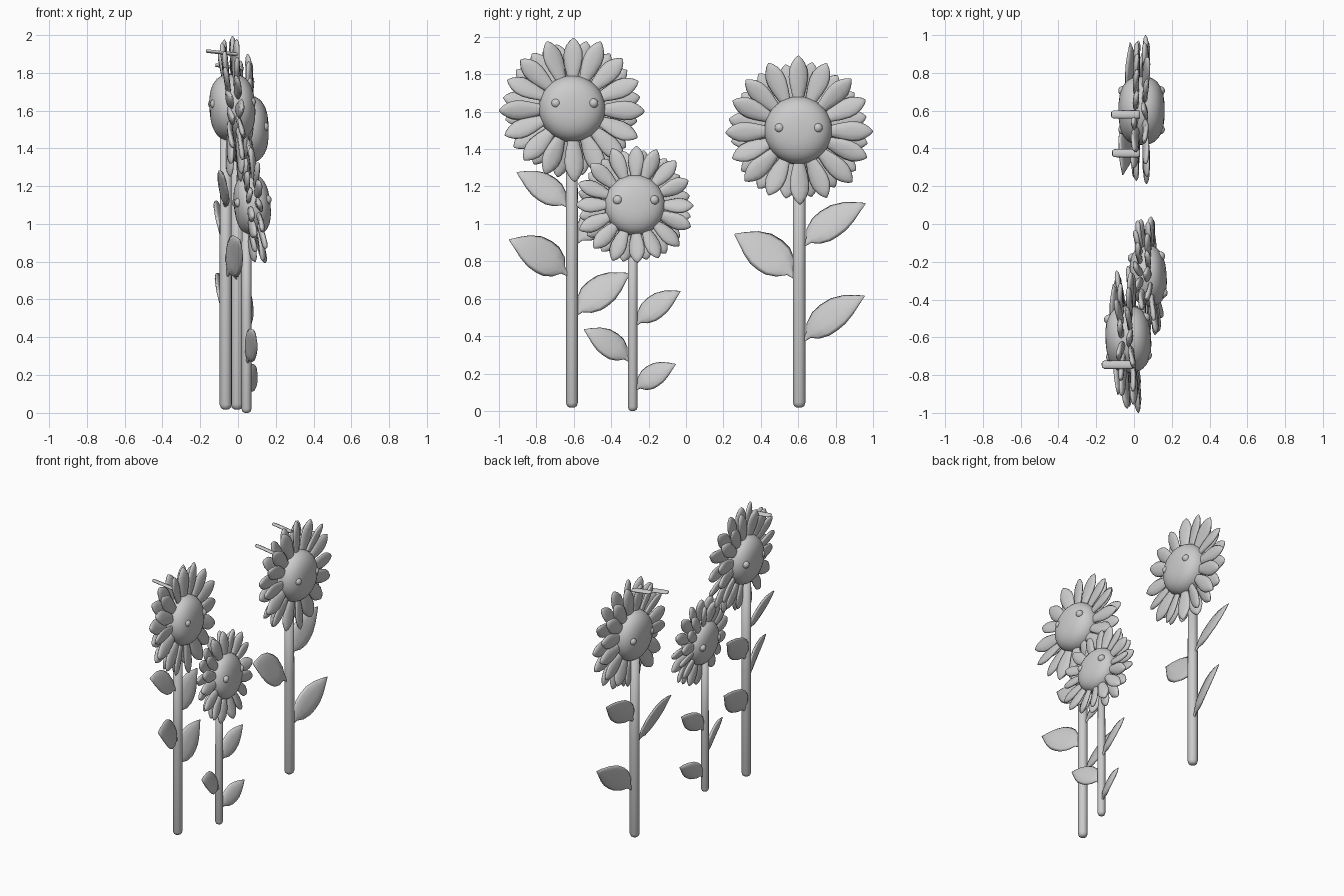
import bpy, math, random
from math import sin, cos, pi, radians
from mathutils import Vector as V, Matrix

if "Cube" in bpy.data.objects:
    bpy.data.objects.remove(bpy.data.objects["Cube"])

random.seed(4)
PETAL = [(0, .4), (.15, .6), (.35, .87), (.52, 1), (.68, .95), (.82, .7), (.93, .38), (1, .06)]
LEAF = [(0, .13), (.1, .13), (.17, .22), (.25, .65), (.38, .94), (.5, 1), (.64, .95),
        (.78, .7), (.9, .35), (1, .03)]
STRAY = [(0, .9), (.1, 1), (.5, 1), (.93, .95), (1, .6)]


def make(name, verts, faces, matrix=None):
    mesh = bpy.data.meshes.new(name)
    mesh.from_pydata([tuple(v) for v in verts], [], faces)
    for p in mesh.polygons:
        p.use_smooth = True
    obj = bpy.data.objects.new(name, mesh)
    bpy.context.collection.objects.link(obj)
    if matrix:
        obj.matrix_world = matrix
    return obj


def rings(verts, faces, loops):
    """Skin a list of equal point loops and cap both ends."""
    s, n = len(verts), len(loops[0])
    for loop in loops:
        verts += loop
    for k in range(len(loops) - 1):
        for i in range(n):
            a, b = s + k * n, s + (k + 1) * n
            j = (i + 1) % n
            faces.append((a + i, a + j, b + j, b + i))
    faces.append(tuple(range(s + n - 1, s - 1, -1)))
    faces.append(tuple(range(s + (len(loops) - 1) * n, s + len(loops) * n)))


def blade(verts, faces, p0, p1, p2, half, thick, normal, twist, profile, n=10):
    """Flat blade swept along a quadratic path."""
    p0, p1, p2 = V(p0), V(p1), V(p2)
    loops = []
    for t, w in profile:
        c = p0 * (1 - t) ** 2 + p1 * 2 * t * (1 - t) + p2 * t * t
        d = ((p1 - p0) * (1 - t) + (p2 - p1) * t).normalized()
        side = d.cross(V(normal)).normalized()
        side.rotate(Matrix.Rotation(twist, 3, d))
        up = side.cross(d)
        th = min(thick, thick * (.35 + w))
        if w < .1:
            th *= .4
        loops.append([c + side * (half * w * cos(2 * pi * i / n)) + up * (th * sin(2 * pi * i / n))
                      for i in range(n)])
    rings(verts, faces, loops)


def lathe(name, profile, n, axis, matrix):
    verts, faces, loops = [], [], []
    for r, h in profile:
        loops.append([V((h, r * cos(2 * pi * i / n), r * sin(2 * pi * i / n))) if axis == 'x' else
                      V((r * cos(2 * pi * i / n), r * sin(2 * pi * i / n), h)) for i in range(n)])
    rings(verts, faces, loops)
    return make(name, verts, faces, matrix)


def flower(tag, stem, stem_r, head, disc_r, disc_h, reach, tilt, yaw, eye, z0, leaves, strays):
    sx, sy = stem
    hz = head[2]
    # stem with rounded foot
    r = stem_r
    lathe(tag + "_stem", [(r * .4, z0), (r * .8, z0 + r * .25), (r, z0 + r * .8), (r, hz * .5),
                          (r * .95, hz)], 16, 'z', Matrix.Translation((sx, sy, 0)))
    # head centre: rounded, slightly flattened disc
    m = (Matrix.Translation(head) @ Matrix.Rotation(radians(yaw), 4, 'Z')
         @ Matrix.Rotation(radians(tilt), 4, 'Y'))
    prof = []
    for k in range(19):
        a = -pi / 2 + pi * k / 18
        s = sin(a)
        prof.append((disc_r * max(cos(a), .001) ** .76, disc_h * math.copysign(abs(s) ** .8, s)))
    lathe(tag + "_head", prof, 36, 'x', m)
    # eyes on both faces of the head
    for sd in (-1, 1):
        for yy in eye[:2]:
            bpy.ops.mesh.primitive_uv_sphere_add(segments=14, ring_count=8, radius=.026)
            o = bpy.context.object
            o.name = tag + "_eye"
            o.matrix_world = m @ Matrix.Translation((sd * (disc_h * .9 - .012), yy, eye[2]))
            bpy.ops.object.shade_smooth()
    # two layers of petals
    count = 16
    for layer, x, off, k in (("front", .018, 0, 1), ("back", -.022, .5, .94)):
        verts, faces = [], []
        for i in range(count):
            a = pi / 2 + 2 * pi * (i + off + random.uniform(-.1, .1)) / count
            d = V((0, cos(a), sin(a)))
            end = reach * k * random.uniform(.97, 1.02)
            tipx = x * 1.3 + random.uniform(-.015, .015)
            blade(verts, faces, d * disc_r * .75 + V((x, 0, 0)),
                  d * (disc_r + end) * .5 + V((x * 1.5, 0, 0)), d * end + V((tipx, 0, 0)),
                  reach * .135, .015, (1, 0, 0), random.uniform(-.3, .3), PETAL)
        make(tag + "_petals_" + layer, verts, faces, m)
    # leaves: (stem z, tip x, tip y, tip z, half width); blades turn outward on each side
    for i, (z, tx, ty, tz, half) in enumerate(leaves):
        verts, faces = [], []
        p0, p2 = V((sx, sy, z)), V((tx, ty, tz))
        p1 = V((tx * .7 + sx * .3, sy + (ty - sy) * .4, z + (tz - z) * .62))
        twist = .35 if ty < sy else -.35
        blade(verts, faces, p0, p1, p2, half, .016, (1, 0, 0), twist, LEAF)
        make(f"{tag}_leaf_{i + 1}", verts, faces)
    # stray petals bent backwards
    for x0, x1, y, z in strays:
        verts, faces = [], []
        blade(verts, faces, (x0, y, z - .02), ((x0 + x1) / 2, y, z - .008), (x1, y, z),
              .023, .009, (0, 0, 1), .2, STRAY, 8)
        make(tag + "_bent_petal", verts, faces)


flower("tall_flower", (-.065, -.61), .032, (-.03, -.61, 1.615), .178, .12, .388, -3, 3,
       (-.09, .11, .025), .018,
       [(1.07, -.085, -.905, 1.275, .08), (.87, -.11, -.32, 1.12, .085),
        (.71, .01, -.945, .915, .1), (.49, -.1, -.3, .735, .09)],
       [(.0, -.17, -.745, 1.915)])
flower("small_flower", (.045, -.285), .026, (.075, -.275, 1.1), .162, .095, .322, -6, 4,
       (-.095, .1, .02), 0,
       [(.44, .06, -.03, .64, .068), (.25, .085, -.545, .435, .075), (.1, .09, -.055, .25, .065)],
       [])
flower("right_flower", (-.005, .605), .034, (.04, .6, 1.5), .182, .122, .393, -1, 0,
       (-.1, .105, .012), .018,
       [(.86, -.02, .96, 1.11, .088), (.69, -.06, .26, .945, .11), (.35, .06, .955, .615, .088)],
       [(.03, -.12, .58, 1.84), (.03, -.115, .375, 1.76)])
